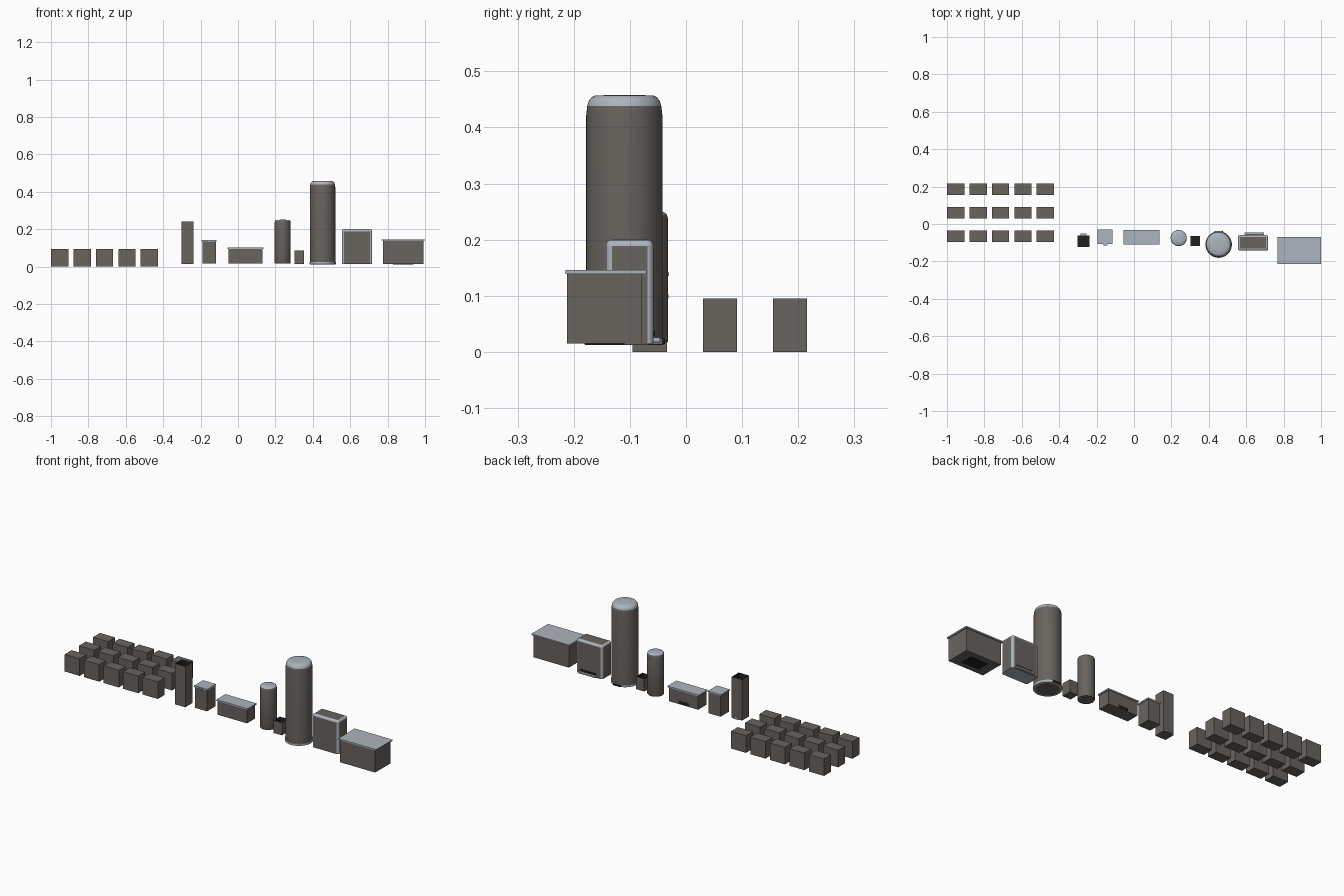
import bpy, bmesh, math

if "Cube" in bpy.data.objects:
    bpy.data.objects.remove(bpy.data.objects["Cube"])


def material(name, rgb):
    m = bpy.data.materials.new(name)
    m.use_nodes = True
    m.diffuse_color = (*rgb, 1)
    m.node_tree.nodes["Principled BSDF"].inputs["Base Color"].default_value = (*rgb, 1)
    return m


BROWN = material("warm grey", (0.14, 0.125, 0.112))
LIGHT = material("pale steel", (0.42, 0.46, 0.51))
DARK = material("near black", (0.015, 0.015, 0.017))


def finish(name, bm, mats):
    bmesh.ops.recalc_face_normals(bm, faces=bm.faces[:])
    mesh = bpy.data.meshes.new(name)
    bm.to_mesh(mesh)
    bm.free()
    for m in mats:
        mesh.materials.append(m)
    ob = bpy.data.objects.new(name, mesh)
    bpy.context.collection.objects.link(ob)
    return ob


def box_mesh(x, y, z):
    """Box from (low, high) ranges on each axis."""
    bm = bmesh.new()
    bmesh.ops.create_cube(bm, size=1)
    for v in bm.verts:
        for i, (lo, hi) in enumerate((x, y, z)):
            v.co[i] = hi if v.co[i] > 0 else lo
    return bm


def box(name, x, y, z, mat=BROWN):
    return finish(name, box_mesh(x, y, z), [mat])


def open_box(name, x, y, z, wall, depth):
    """Box with an open top and a dark interior."""
    bm = box_mesh(x, y, z)
    top = max(bm.faces, key=lambda f: f.calc_center_median().z)
    bmesh.ops.inset_individual(bm, faces=[top], thickness=wall)
    new = bmesh.ops.extrude_discrete_faces(bm, faces=[top])["faces"]
    for f in new:
        bmesh.ops.translate(bm, verts=f.verts, vec=(0, 0, -depth))
        f.material_index = 1
        for e in f.edges:
            for g in e.link_faces:
                g.material_index = 1
    return finish(name, bm, [BROWN, DARK])


def lathe(name, cx, cy, profile, light_above, light_below=0.0):
    """Turned part; faces above or below the given heights are pale."""
    bm = bmesh.new()
    n = 48
    rings = [[bm.verts.new((cx + r * math.cos(math.tau * i / n),
                            cy + r * math.sin(math.tau * i / n), z))
              for i in range(n)] for r, z in profile]
    for a, b in zip(rings, rings[1:]):
        for i in range(n):
            j = (i + 1) % n
            bm.faces.new((a[i], a[j], b[j], b[i]))
    bm.faces.new(rings[0])
    bm.faces.new(rings[-1])
    for f in bm.faces:
        h = f.calc_center_median().z
        f.material_index = int(h > light_above or h < light_below)
    ob = finish(name, bm, [BROWN, LIGHT])
    bpy.ops.object.select_all(action='DESELECT')
    ob.select_set(True)
    bpy.context.view_layer.objects.active = ob
    bpy.ops.object.shade_smooth_by_angle(angle=math.radians(40))
    return ob


def pedal(name, cx, y, width):
    box(name, (cx - width / 2, cx + width / 2), (y - 0.01, y + 0.012), (0.018, 0.026), LIGHT)


# Block of small desk bins
for row in range(3):
    for col in range(5):
        x, y = -1 + 0.12 * col, -0.095 + 0.125 * row
        box(f"small_bin_{row}_{col}", (x, x + 0.093), (y, y + 0.061), (0, 0.095))

# Tall narrow open bin
open_box("tall_bin", (-0.302, -0.238), (-0.123, -0.062), (0.015, 0.242), 0.003, 0.2)
pedal("tall_bin_pedal", -0.27, -0.062, 0.03)

# Square bin with flat lid
box("square_bin", (-0.19, -0.117), (-0.105, -0.032), (0.018, 0.135))
box("square_bin_lid", (-0.194, -0.114), (-0.108, -0.03), (0.135, 0.142), LIGHT)
box("square_bin_hinge", (-0.163, -0.143), (-0.115, -0.108), (0.13, 0.138), LIGHT)

# Low wide bin with flat lid
box("wide_bin", (-0.05, 0.13), (-0.107, -0.035), (0.018, 0.095))
box("wide_bin_lid", (-0.056, 0.136), (-0.11, -0.031), (0.095, 0.102), LIGHT)
box("wide_bin_recess", (0.01, 0.07), (-0.036, -0.033), (0.022, 0.036), DARK)

# Slim round bin
lathe("slim_round_bin", 0.239, -0.075,
      [(0.041, 0.017), (0.043, 0.022), (0.043, 0.236), (0.041, 0.245),
       (0.036, 0.249), (0.015, 0.251)], 0.242)

# Little open bin
open_box("little_bin", (0.301, 0.352), (-0.118, -0.063), (0.015, 0.085), 0.003, 0.06)

# Large round bin with domed lid and base ring
lathe("large_round_bin", 0.4525, -0.11,
      [(0.068, 0.024), (0.068, 0.42), (0.066, 0.438), (0.063, 0.448),
       (0.058, 0.454), (0.052, 0.457), (0.02, 0.458)], 0.436)
lathe("large_round_base", 0.4525, -0.11,
      [(0.06, 0.012), (0.071, 0.013), (0.071, 0.025), (0.067, 0.026)], 0.0125)
box("large_round_recess", (0.43, 0.475), (-0.042, -0.037), (0.014, 0.024), DARK)

# Bin with pale rounded edge trim
bm = box_mesh((0.556, 0.717), (-0.143, -0.058), (0.015, 0.2))
edges = [e for e in bm.edges if max(v.co.z for v in e.verts) > 0.1]
bmesh.ops.bevel(bm, geom=edges, offset=0.011, segments=4, profile=0.5, affect='EDGES')
for f in bm.faces:
    f.normal_update()
    flat = max(abs(c) for c in f.normal) > 0.999
    f.material_index = 0 if flat and f.normal.z > -0.9 else 1
trim = finish("trimmed_bin", bm, [BROWN, LIGHT])
pedal("trimmed_bin_pedal", 0.642, -0.058, 0.105)
box("trimmed_bin_recess", (0.595, 0.69), (-0.059, -0.055), (0.028, 0.038), DARK)

# Large chest bin with overhanging lid
box("chest_bin", (0.775, 0.992), (-0.212, -0.078), (0.015, 0.139))
box("chest_bin_lid", (0.767, 1.0), (-0.215, -0.07), (0.139, 0.146), LIGHT)
box("chest_bin_foot", (0.83, 0.937), (-0.18, -0.11), (0.012, 0.016), DARK)
